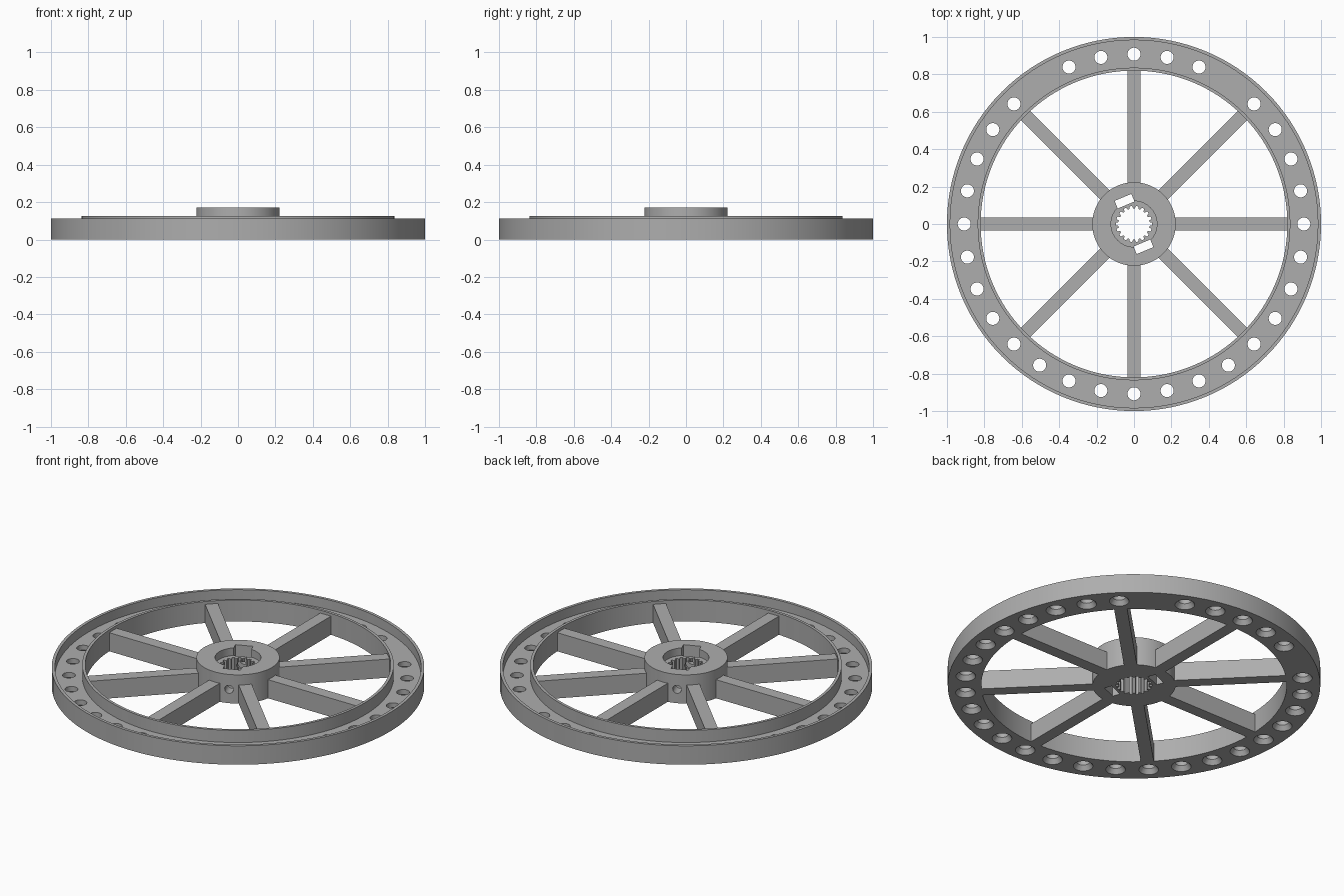
import bpy, bmesh
from math import sin, cos, pi, radians
from mathutils import Matrix, Vector

cube = bpy.data.objects.get("Cube")
if cube:
    bpy.data.objects.remove(cube)

grey = bpy.data.materials.new("plain grey")
grey.use_nodes = True
grey.diffuse_color = (0.42, 0.42, 0.42, 1)
grey.node_tree.nodes["Principled BSDF"].inputs["Base Color"].default_value = (0.42, 0.42, 0.42, 1)


def finish(name, bm):
    bmesh.ops.recalc_face_normals(bm, faces=bm.faces)
    mesh = bpy.data.meshes.new(name)
    bm.to_mesh(mesh)
    bm.free()
    mesh.materials.append(grey)
    obj = bpy.data.objects.new(name, mesh)
    bpy.context.collection.objects.link(obj)
    return obj


def lathe(name, profile, steps=128):
    """Turn a closed (radius, height) profile around z."""
    bm = bmesh.new()
    rings = [[bm.verts.new((r * cos(2 * pi * i / steps), r * sin(2 * pi * i / steps), z))
              for r, z in profile] for i in range(steps)]
    n = len(profile)
    for i in range(steps):
        a, b = rings[i], rings[(i + 1) % steps]
        for j in range(n):
            k = (j + 1) % n
            bm.faces.new((a[j], b[j], b[k], a[k]))
    return finish(name, bm)


def cone(bm, r1, r2, z1, z2, matrix, sides=24):
    move = matrix @ Matrix.Translation((0, 0, (z1 + z2) / 2))
    bmesh.ops.create_cone(bm, cap_ends=True, segments=sides, radius1=r1, radius2=r2,
                          depth=z2 - z1, matrix=move)


def box(bm, size, centre, turn):
    scale = Matrix.Diagonal((*size, 1))
    bmesh.ops.create_cube(bm, size=1, matrix=turn @ Matrix.Translation(centre) @ scale)


def cut(obj, cutter):
    cutter.hide_render = True
    mod = obj.modifiers.new("cut", "BOOLEAN")
    mod.operation, mod.solver, mod.object = "DIFFERENCE", "EXACT", cutter
    bpy.context.view_layer.objects.active = obj
    bpy.ops.object.modifier_apply(modifier=mod.name)
    bpy.data.objects.remove(cutter)


def smooth(obj):
    bpy.ops.object.select_all(action="DESELECT")
    obj.select_set(True)
    bpy.context.view_layer.objects.active = obj
    bpy.ops.object.shade_smooth_by_angle(angle=radians(30))


def spin(angle):
    return Matrix.Rotation(angle, 4, "Z")


# Rim: channel floor between a low outer wall and a taller inner wall
rim = lathe("rim", [(0.82, 0), (1, 0), (1, 0.112), (0.983, 0.112),
                    (0.983, 0.055), (0.836, 0.055), (0.836, 0.127), (0.82, 0.127)])

# Countersunk holes around the rim, with one left out on each side at the back
bm = bmesh.new()
for i in range(32):
    if i in (5, 11):
        continue
    place = spin(i * pi / 16) @ Matrix.Translation((0.908, 0, 0))
    cone(bm, 0.035, 0.035, 0.01, 0.08, place)
cut(rim, finish("hole_cutter", bm))
bm = bmesh.new()
for i in range(32):
    if i in (5, 11):
        continue
    place = spin(i * pi / 16) @ Matrix.Translation((0.908, 0, 0))
    cone(bm, 0.056, 0.035, -0.004, 0.026, place)
cut(rim, finish("countersink_cutter", bm))
smooth(rim)

# Spokes
bm = bmesh.new()
for i in range(8):
    box(bm, (0.625, 0.07, 0.11), (0.512, 0, 0.055), spin(i * pi / 4))
finish("spokes", bm)

# Hub with a shallow round recess
bm = bmesh.new()
cone(bm, 0.223, 0.223, 0, 0.17, Matrix(), 96)
hub = finish("hub", bm)
bm = bmesh.new()
cone(bm, 0.123, 0.123, 0.125, 0.2, Matrix(), 64)
cut(hub, finish("recess_cutter", bm))

# Toothed bore
teeth = 18
bm = bmesh.new()
outline = []
for i in range(teeth):
    for share, r in ((-0.36, 0.083), (-0.2, 0.097), (0.2, 0.097), (0.36, 0.083)):
        a = 2 * pi * (i + share) / teeth
        outline.append(bm.verts.new((r * cos(a), r * sin(a), -0.05)))
base = bm.faces.new(outline)
top = bmesh.ops.extrude_face_region(bm, geom=[base])["geom"]
bmesh.ops.translate(bm, vec=Vector((0, 0, 0.25)),
                    verts=[v for v in top if isinstance(v, bmesh.types.BMVert)])
cut(hub, finish("bore_cutter", bm))

# Nut slots and the screw holes that lead into them
for side in (112.5, -67.5):
    turn = spin(radians(side))
    bm = bmesh.new()
    box(bm, (0.044, 0.097, 0.4), (0.132, 0, 0.1), turn)
    cut(hub, finish("slot_cutter", bm))
    bm = bmesh.new()
    lay = turn @ Matrix.Translation((0, 0, 0.082)) @ Matrix.Rotation(pi / 2, 4, "Y")
    cone(bm, 0.024, 0.024, 0.07, 0.3, lay)
    cut(hub, finish("screw_cutter", bm))
smooth(hub)
